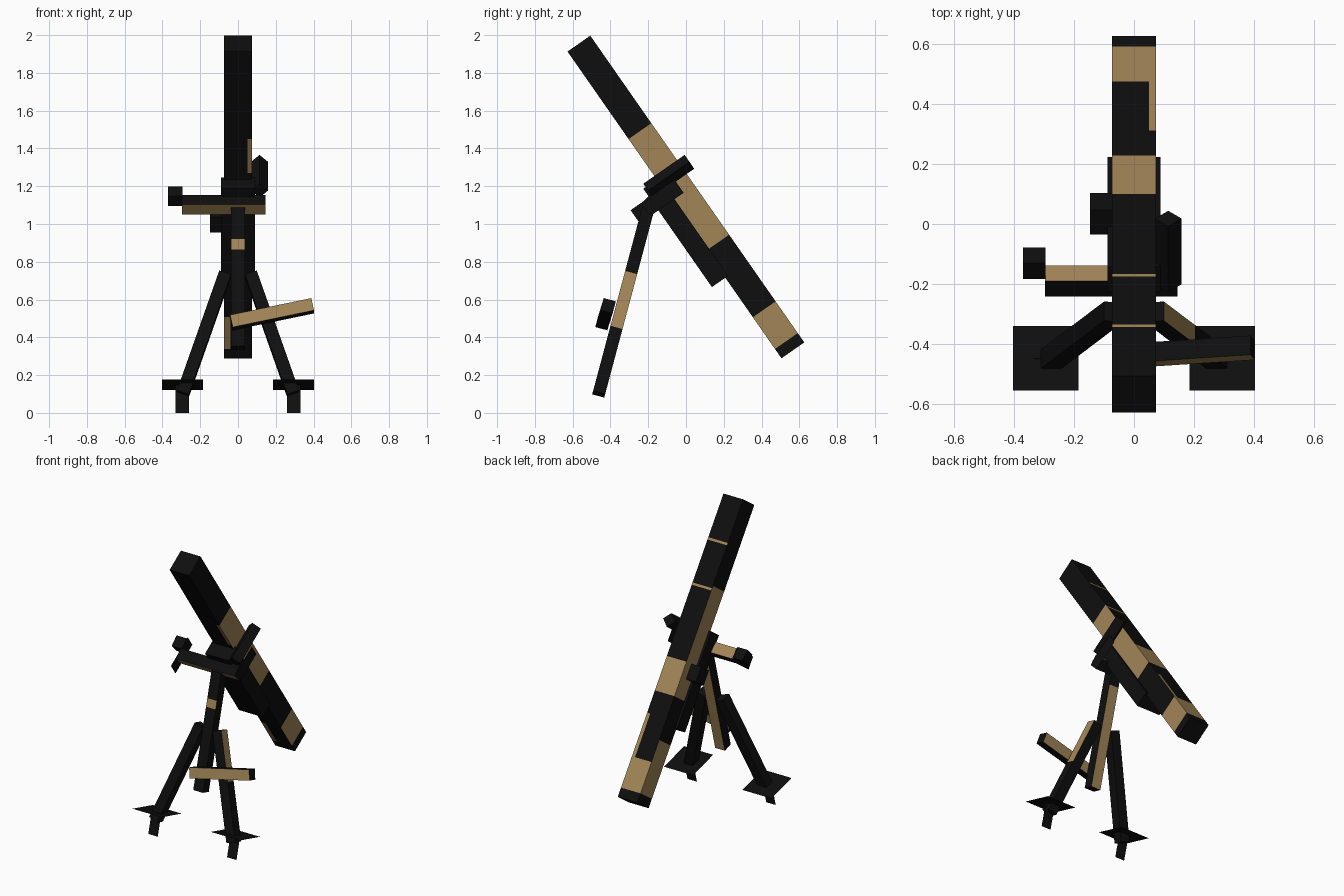
import bpy, bmesh, math
from mathutils import Vector

if "Cube" in bpy.data.objects:
    bpy.data.objects.remove(bpy.data.objects["Cube"])

def material(name, rgb):
    m = bpy.data.materials.new(name)
    m.diffuse_color = (*rgb, 1)
    m.use_nodes = True
    m.node_tree.nodes["Principled BSDF"].inputs["Base Color"].default_value = m.diffuse_color
    return m

BLACK = material("black", (0.0045, 0.0045, 0.0045))
TAN = material("tan", (0.36, 0.235, 0.095))

X = Vector((1, 0, 0))
D = Vector((0, 0.572, -0.82)).normalized()   # down the tube
N = Vector((0, 0.82, 0.572)).normalized()    # upper side of the tube
TOP = Vector((0, -0.567, 1.955))             # centre of the muzzle

def at(x, n, t):
    """Point in tube coordinates."""
    return TOP + X * x + N * n + D * t

def finish(name, bm, tan=None):
    if tan:
        for f in bm.faces:
            f.material_index = int(bool(tan(f.normal, f.calc_center_median())))
    me = bpy.data.meshes.new(name)
    bm.to_mesh(me)
    bm.free()
    me.materials.append(BLACK)
    me.materials.append(TAN)
    ob = bpy.data.objects.new(name, me)
    bpy.context.collection.objects.link(ob)

def beam(name, p, q, side, w, h, tan=None, cuts=(), side_cuts=()):
    """Rectangular bar from p to q, w wide along side, h deep; cuts are distances."""
    p, q = Vector(p), Vector(q)
    a = (q - p).normalized()
    s = Vector(side)
    s = (s - a * s.dot(a)).normalized()
    u = a.cross(s)
    bm = bmesh.new()
    bmesh.ops.create_cube(bm, size=1)
    for v in bm.verts:
        c = v.co.copy()
        v.co = p + s * (c.x * w) + u * (c.y * h) + (q - p) * (c.z + 0.5)
    planes = [(p + a * t, a) for t in cuts] + [(p + s * d, s) for d in side_cuts]
    for co, no in planes:
        bmesh.ops.bisect_plane(bm, geom=bm.verts[:] + bm.edges[:] + bm.faces[:],
                               plane_co=co, plane_no=no)
    bmesh.ops.recalc_face_normals(bm, faces=bm.faces[:])
    bm.normal_update()
    finish(name, bm, tan)

def sheet(name, corners):
    bm = bmesh.new()
    bm.faces.new([bm.verts.new(c) for c in corners])
    finish(name, bm)

# Tube with painted bands
def tube_tan(no, c):
    t = (c - TOP).dot(D)
    def inside(*bands):
        return any(a < t < b for a, b in bands)
    if abs(no.dot(D)) > 0.5:
        return False
    if no.x > 0.5:
        return inside((0.565, 1.285), (1.715, 1.92))
    if no.x < -0.5:
        return inside((0.565, 1.285), (1.57, 1.92))
    if no.dot(N) > 0.5:
        return (inside((0.285, 0.3), (0.58, 0.595), (1.06, 1.285), (1.715, 1.92))
                or (c.x > 0.05 and inside((1.43, 1.715))))
    return (c.x > 0.04 and inside((0.565, 0.785))) or (c.x < -0.04 and inside((1.715, 1.92)))

beam("tube", at(0, 0, 0), at(0, 0, 1.98), X, 0.147, 0.147, tube_tan,
     (0.285, 0.3, 0.565, 0.58, 0.595, 0.785, 1.06, 1.285, 1.43, 1.57, 1.715, 1.92),
     (-0.04, 0.05))

# Cradle under the tube and its fittings
beam("cradle", at(0, -0.108, 0.825), at(0, -0.108, 1.46), X, 0.178, 0.104)
beam("cradle_side_block", at(-0.147, -0.04, 1.108), at(-0.06, -0.04, 1.108), N, 0.1, 0.1)
beam("sight", at(0.114, -0.145, 0.848), at(0.114, 0.122, 0.848), X + D, 0.063, 0.063)

# Traverse bar, crank and knob
bar_y, bar_z = -0.19, 1.103
beam("traverse_bar", (-0.297, bar_y, bar_z), (0.145, bar_y, bar_z), (0, 1, 1), 0.073, 0.073,
     lambda no, c: abs(no.x) < 0.5 and no.y * no.z > 0)
beam("crank_knob", (-0.37, -0.13, 1.147), (-0.295, -0.13, 1.147), (0, 1, 1), 0.074, 0.074)
for name, x, lo, hi in (("crank_arm", -0.298, -0.28, -0.06), ("bar_end_plate", 0.146, -0.2, 0.003)):
    sheet(name, [at(x, lo, 0.88), at(x, hi, 0.88), at(x, hi, 0.965), at(x, lo, 0.965)])

# Stand: every leg lies in one leaning plane
def lean(x, z, off=0.0):
    return Vector((x, -0.462 + 0.267 * (z - 0.1) + off, z))

beam("centre_post", lean(0, 1.08), lean(0, 0.345), X, 0.072, 0.066,
     lambda no, c: (no.y > 0.5 and c.z < 1.0) or (no.y < -0.5 and 0.85 < c.z < 0.92),
     (0.09, 0.175, 0.23))

for side, label in ((-1, "left"), (1, "right")):
    beam(label + "_leg", lean(side * 0.068, 0.735), lean(side * 0.292, 0.1), X, 0.066, 0.066,
         (lambda no, c: no.x > 0.5 and c.z > 0.44) if side > 0 else None, (0.32,))
    # Flat foot plate and ground spike
    x0, x1 = side * 0.185, side * 0.403
    sheet(label + "_foot_plate", [(x0, -0.34, 0.12), (x1, -0.34, 0.12),
                                  (x1, -0.555, 0.177), (x0, -0.555, 0.177)])
    x0, x1 = side * 0.26, side * 0.331
    sheet(label + "_foot_spike", [lean(x0, 0), lean(x1, 0), lean(x1, 0.15), lean(x0, 0.15)])

# Levelling bar in front of the right leg
beam("levelling_bar", (-0.035, -0.44, 0.478), (0.395, -0.412, 0.567), (0, 0.267, 1), 0.068, 0.066,
     lambda no, c: abs(no.y) > 0.7)
